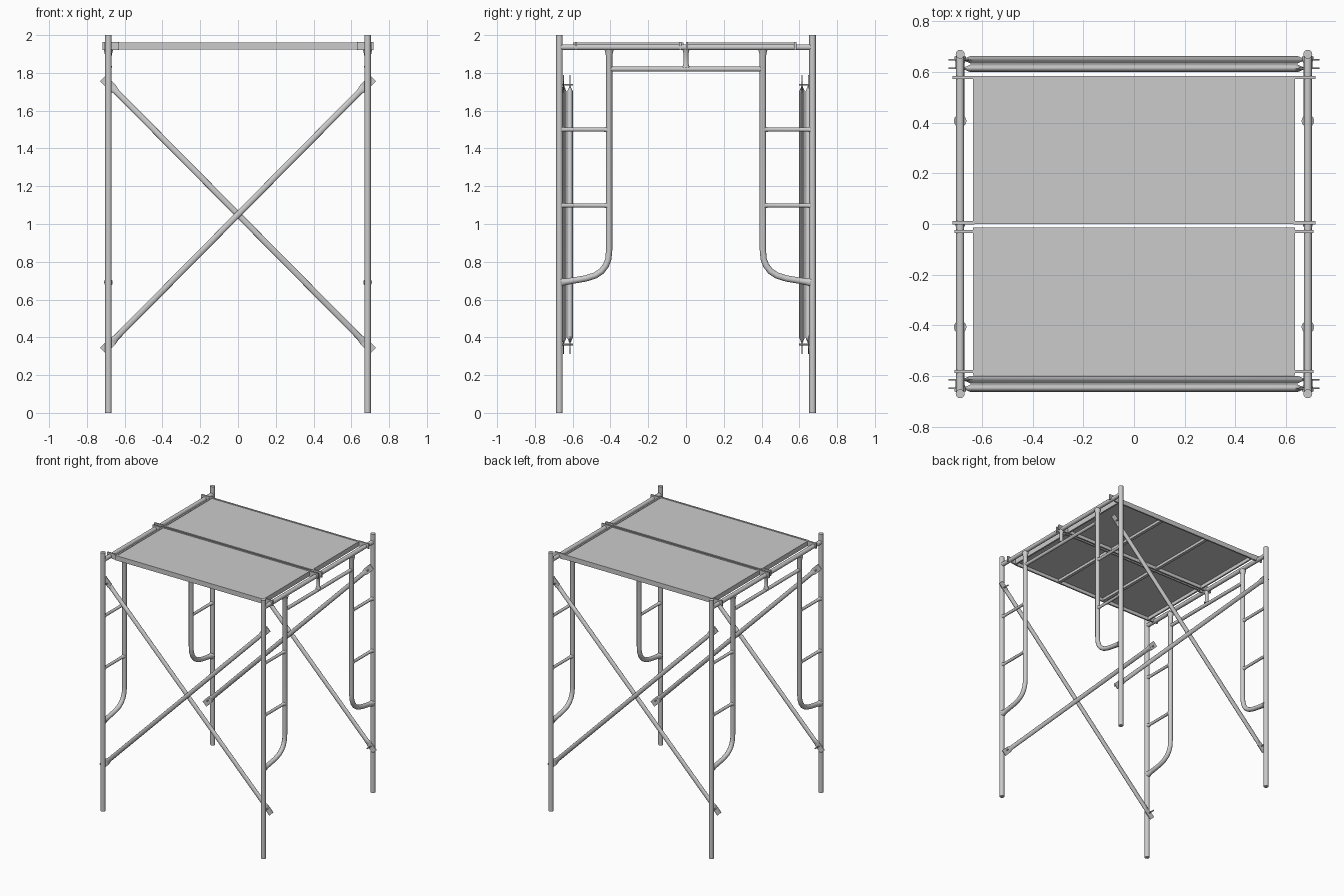
import bpy, bmesh, math
from mathutils import Vector, Matrix

if "Cube" in bpy.data.objects:
    bpy.data.objects.remove(bpy.data.objects["Cube"])


def finish(name, bm):
    bmesh.ops.recalc_face_normals(bm, faces=bm.faces)
    me = bpy.data.meshes.new(name)
    bm.to_mesh(me)
    bm.free()
    ob = bpy.data.objects.new(name, me)
    bpy.context.collection.objects.link(ob)
    bpy.ops.object.select_all(action='DESELECT')
    ob.select_set(True)
    bpy.context.view_layer.objects.active = ob
    bpy.ops.object.shade_smooth_by_angle(angle=math.radians(40))
    return ob


def loft(name, rings, n=14):
    """Rings are (centre, axis u, axis v); bridges ellipses and caps the ends."""
    bm = bmesh.new()
    loops = []
    for c, u, v in rings:
        loops.append([bm.verts.new(c + u * math.cos(a) + v * math.sin(a))
                      for a in (2 * math.pi * i / n for i in range(n))])
    for a, b in zip(loops, loops[1:]):
        for i in range(n):
            j = (i + 1) % n
            bm.faces.new((a[i], a[j], b[j], b[i]))
    bm.faces.new(loops[0])
    bm.faces.new(loops[-1])
    return finish(name, bm)


def tube(name, pts, radii, n=14):
    """Round tube along a path lying in a plane of constant x, or along y."""
    pts = [Vector(p) for p in pts]
    if not isinstance(radii, (list, tuple)):
        radii = [radii] * len(pts)
    rings = []
    for i, p in enumerate(pts):
        t = (pts[min(i + 1, len(pts) - 1)] - pts[max(i - 1, 0)]).normalized()
        u = Vector((1, 0, 0))
        rings.append((p, u * radii[i], t.cross(u) * radii[i]))
    return loft(name, rings, n)


def flared(name, a, b, r, big, length=0.022):
    """Straight tube with small weld flares at both ends."""
    a, b = Vector(a), Vector(b)
    d = (b - a).normalized() * length
    return tube(name, [a, a + d, b - d, b], [big, r, r, big])


def box(name, lo, hi):
    lo, hi = Vector(lo), Vector(hi)
    bm = bmesh.new()
    m = Matrix.Translation((lo + hi) / 2) @ Matrix.Diagonal((*(hi - lo), 1))
    bmesh.ops.create_cube(bm, size=1, matrix=m)
    return finish(name, bm)


PX, PY = 0.686, 0.67

# End frames
for sx in (-1, 1):
    x = sx * PX
    tube("top_beam", [(x, -PY, 1.936), (x, PY, 1.936)], 0.016)
    flared("header_bar", (x, -0.405, 1.82), (x, 0.405, 1.82), 0.013, 0.014)
    flared("header_strut", (x, 0, 1.828), (x, 0, 1.925), 0.013, 0.02)
    for sy in (-1, 1):
        tube("outer_post", [(x, sy * PY, 0), (x, sy * PY, 2)], 0.0175, 16)
        # Inner leg curving out to the post
        path = [(0.407, 1.925), (0.407, 1.89), (0.407, 0.86), (0.411, 0.815),
                (0.424, 0.78), (0.447, 0.75), (0.48, 0.728), (0.53, 0.712),
                (0.60, 0.70), (0.635, 0.695), (0.66, 0.691)]
        r = [0.025] + [0.017] * 8 + [0.018, 0.023]
        tube("inner_leg", [(x, sy * y, z) for y, z in path], r)
        for z in (1.50, 1.098):
            flared("rung", (x, sy * 0.415, z), (x, sy * 0.66, z), 0.011, 0.016)
        # Pins holding the braces
        for z in (1.737, 0.363):
            tube("brace_pin", [(x, sy * PY, z), (x, sy * 0.598, z)], 0.005, 8)

# Diagonal braces with flattened ends
prof = [(-1.016, .023, .003), (-0.945, .023, .003), (-0.915, .016, .015),
        (0.915, .016, .015), (0.945, .023, .003), (1.016, .023, .003)]
for y, s in ((-0.648, 1), (-0.614, -1), (0.648, -1), (0.614, 1)):
    d = Vector((0.7036, 0, s * 0.7106))
    side = Vector((d.z, 0, -d.x))
    c = Vector((0, y, 1.05))
    loft("cross_brace", [(c + d * t, side * w, Vector((0, h, 0)))
                         for t, w, h in prof])
    # Square plate tips
    for e in (-1, 1):
        bm = bmesh.new()
        m = Matrix.Translation(c + d * e * 0.982) @ Matrix.Rotation(
            -math.atan2(d.z, d.x), 4, 'Y') @ Matrix.Diagonal((.068, .006, .046, 1))
        bmesh.ops.create_cube(bm, size=1, matrix=m)
        finish("brace_end_plate", bm)


def hook(y, sx, reach, x0):
    """Plate hook reaching over the top beam."""
    prof = [(x0, 1.963), (reach, 1.963), (reach, 1.922), (reach - .008, 1.922),
            (PX + .016, 1.936), (PX + .011, 1.947), (PX, 1.952), (PX - .011, 1.947),
            (PX - .016, 1.936), (PX - .018, 1.922), (x0, 1.922)]
    bm = bmesh.new()
    vs = [bm.verts.new((sx * px, y - 0.006, pz)) for px, pz in prof]
    f = bm.faces.new(vs)
    ext = bmesh.ops.extrude_face_region(bm, geom=[f])
    bmesh.ops.translate(bm, vec=(0, 0.012, 0), verts=[
        v for v in ext["geom"] if isinstance(v, bmesh.types.BMVert)])
    finish("deck_hook", bm)


# Two deck panels: sheet, rim, ribs, hooks
for y0, y1, h0, h1, reach in ((-0.597, -0.013, -0.582, -0.03, 0.708),
                              (0.0, 0.583, 0.005, 0.578, 0.717)):
    X, zb, zt, t = 0.635, 1.924, 1.961, 0.012
    box("deck_sheet", (-X, y0, 1.95), (X, y1, 1.957))
    box("deck_side_rail", (-X, y0, zb), (X, y0 + t, zt))
    box("deck_side_rail", (-X, y1 - t, zb), (X, y1, zt))
    for s in (-1, 1):
        box("deck_end_rail", (s * X - t / 2 - s * t / 2, y0, zb),
            (s * X + t / 2 - s * t / 2, y1, zt))
        box("deck_rib", (s * 0.21 - 0.012, y0 + t, 1.93), (s * 0.21 + 0.012, y1 - t, 1.951))
        for y in (h0, h1):
            hook(y, s, reach, X - 0.005)
